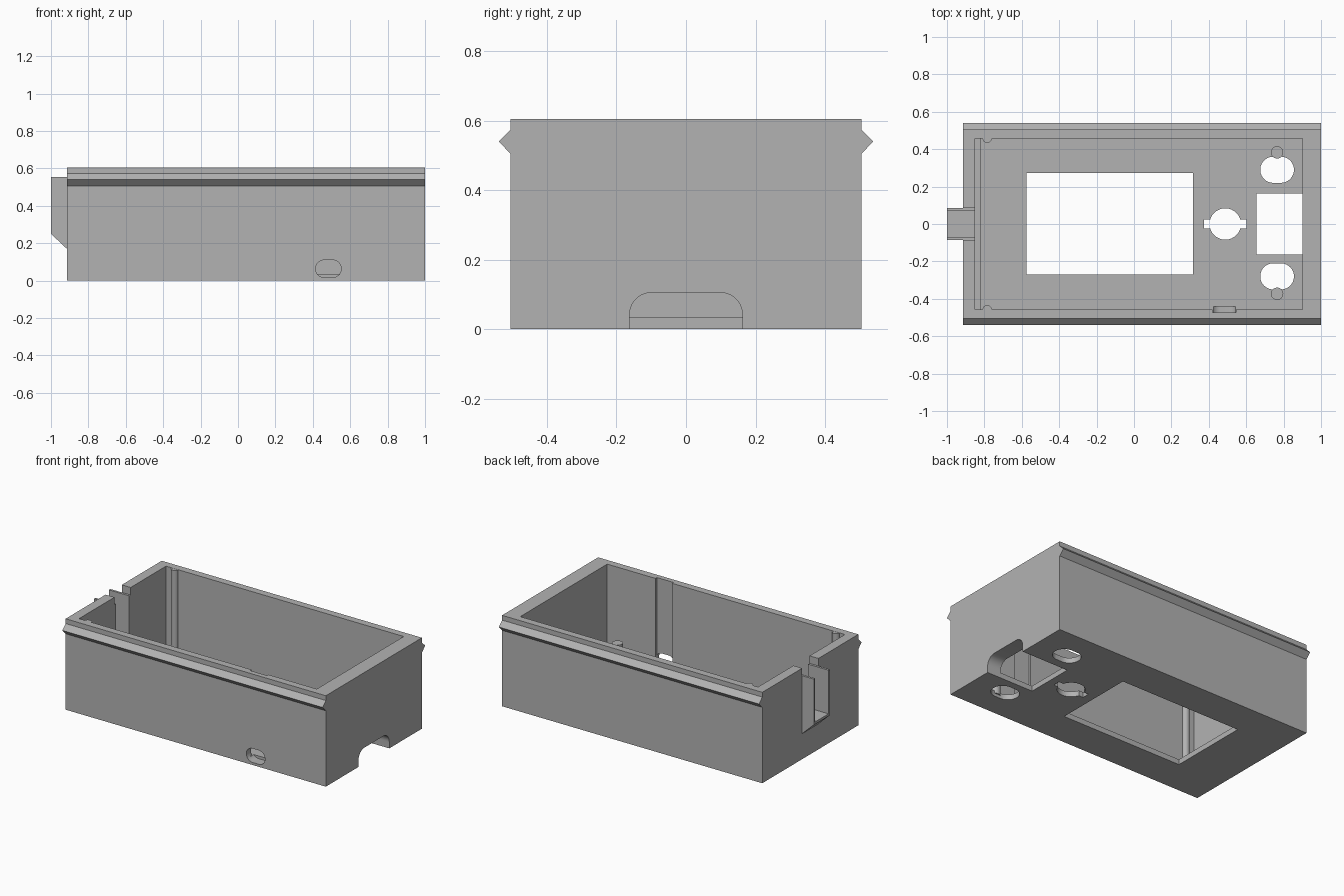
import bpy, bmesh, math
from mathutils import Vector

if "Cube" in bpy.data.objects:
    bpy.data.objects.remove(bpy.data.objects["Cube"])

grey = bpy.data.materials.new("plain grey")
grey.diffuse_color = (0.45, 0.45, 0.45, 1)
grey.use_nodes = True
grey.node_tree.nodes["Principled BSDF"].inputs["Base Color"].default_value = grey.diffuse_color


def prism(name, pts, axis, lo, hi):
    """Extrude a 2D outline along an axis (x: yz outline, y: xz, z: xy)."""
    def place(p, t):
        a, b = p
        return {"x": (t, a, b), "y": (a, t, b), "z": (a, b, t)}[axis]
    bm = bmesh.new()
    low = [bm.verts.new(place(p, lo)) for p in pts]
    top = [bm.verts.new(place(p, hi)) for p in pts]
    bm.faces.new(low)
    bm.faces.new(top)
    for i in range(len(pts)):
        j = (i + 1) % len(pts)
        bm.faces.new((low[i], low[j], top[j], top[i]))
    bmesh.ops.recalc_face_normals(bm, faces=bm.faces)
    me = bpy.data.meshes.new(name)
    bm.to_mesh(me)
    bm.free()
    me.materials.append(grey)
    ob = bpy.data.objects.new(name, me)
    bpy.context.collection.objects.link(ob)
    return ob


def rect(x0, x1, y0, y1):
    return [(x0, y0), (x1, y0), (x1, y1), (x0, y1)]


def rounded(x0, x1, y0, y1, r, n=10):
    """Rectangle outline with rounded corners."""
    pts = []
    for cx, cy, start in ((x1 - r, y1 - r, 0), (x0 + r, y1 - r, 90),
                          (x0 + r, y0 + r, 180), (x1 - r, y0 + r, 270)):
        for i in range(n + 1):
            a = math.radians(start + 90 * i / n)
            p = (cx + r * math.cos(a), cy + r * math.sin(a))
            if not pts or (Vector(p) - Vector(pts[-1])).length > 1e-5:
                pts.append(p)
    if (Vector(pts[0]) - Vector(pts[-1])).length < 1e-5:
        pts.pop()
    return pts


def circle(cx, cy, r, n=32):
    return [(cx + r * math.cos(2 * math.pi * i / n),
             cy + r * math.sin(2 * math.pi * i / n)) for i in range(n)]


def combine(target, other, op):
    mod = target.modifiers.new("bool", "BOOLEAN")
    mod.operation, mod.solver, mod.object = op, "EXACT", other
    bpy.context.view_layer.objects.active = target
    bpy.ops.object.modifier_apply(modifier=mod.name)
    bpy.data.objects.remove(other)


W, H, FLOOR = 0.505, 0.605, 0.035
IN = 0.457

# Outer shell with snap ridges along both long sides
outline = [(-W, 0), (W, 0), (W, 0.505), (W + 0.034, 0.54), (W, 0.573), (W, H),
           (-W, H), (-W, 0.573), (-W - 0.034, 0.54), (-W, 0.505)]
case = prism("case", outline, "x", -0.915, 1.0)

# Cable bracket on the left end, with a sloped underside
bracket = prism("bracket", [(-0.89, 0.15), (-0.915, 0.17), (-1.0, 0.25),
                            (-1.0, 0.555), (-0.89, 0.555)], "y", -0.085, 0.085)
combine(case, bracket, "UNION")

cutters = [
    # main cavity, floor groove, wall recess
    prism("cavity", rect(-0.85, 0.9, -IN, IN), "z", FLOOR, 1),
    prism("groove", rect(-0.85, -0.82, -IN, IN), "z", FLOOR - 0.01, 0.3),
    prism("recess", rect(0.42, 0.545, -0.472, -0.4), "z", FLOOR, 1),
    # notch in left wall and channel through the bracket
    prism("notch", rect(-0.93, -0.8, -0.085, 0.085), "z", 0.555, 1),
    prism("channel", rect(-1.1, -0.8, -0.07, 0.07), "z", 0.265, 1),
    # screen window, knob hole with side keys
    prism("window", rect(-0.575, 0.315, -0.27, 0.273), "z", -0.1, 0.1),
    prism("knob", circle(0.488, 0, 0.084), "z", -0.1, 0.1),
    prism("keys", rect(0.375, 0.602, -0.024, 0.024), "z", -0.1, 0.1),
    # arched port through floor and right wall
    prism("port", [p for p in rounded(-0.162, 0.162, -0.3, 0.105, 0.062)],
          "x", 0.655, 1.1),
    # oval side hole
    prism("side_hole", rounded(0.415, 0.552, 0.017, 0.11, 0.046), "y", -0.6, -0.44),
]
for s in (-1, 1):
    y = s * 0.285 + 0.005
    cutters.append(prism("oval", rounded(0.675, 0.855, y - 0.07, y + 0.07, 0.0695),
                         "z", -0.1, 0.1))
for c in cutters:
    combine(case, c, "DIFFERENCE")

# Guide ribs on the inner walls and locating pegs on the floor
parts = [case]
for s, side in ((-1, "front"), (1, "back")):
    parts.append(prism(side + "_guide_rib", circle(-0.785, s * (IN + 0.002), 0.025, 24),
                       "z", 0.02, H - 0.001))
    parts.append(prism(side + "_peg", circle(0.765, s * 0.378 + 0.005, 0.033),
                       "z", 0.02, 0.15))

# Smooth round surfaces, keep edges crisp
for ob in parts:
    bpy.ops.object.select_all(action="DESELECT")
    ob.select_set(True)
    bpy.context.view_layer.objects.active = ob
    bpy.ops.object.shade_smooth_by_angle(angle=math.radians(30))
